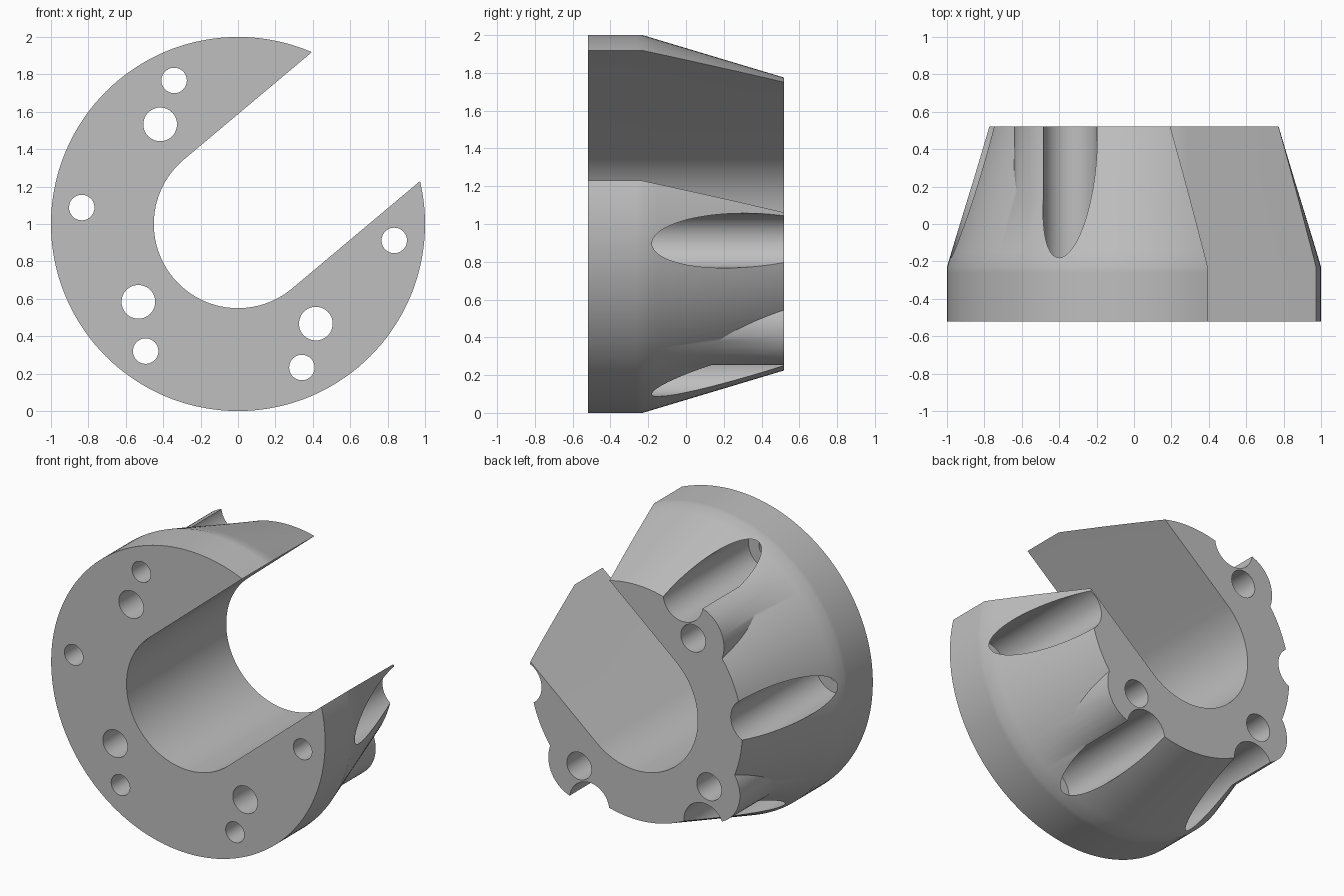
import bpy, bmesh
from math import cos, sin, pi, radians, sqrt

scene = bpy.context.scene
if "Cube" in bpy.data.objects:
    bpy.data.objects.remove(bpy.data.objects["Cube"])

FRONT, SHOULDER, BACK = -0.52, -0.23, 0.52
R_FRONT, R_BACK, R_BORE = 1.0, 0.775, 0.45
SLOT = radians(40)            # opening direction of the slot

metal = bpy.data.materials.new("light_grey_metal")
metal.use_nodes = True
grey = (0.52, 0.52, 0.52, 1)
metal.diffuse_color = grey
metal.node_tree.nodes["Principled BSDF"].inputs["Base Color"].default_value = grey


def loft(name, rings):
    """Solid through equal-sized outlines; each ring is (y, [(x, z), ...])."""
    bm = bmesh.new()
    loops = [[bm.verts.new((x, y, z)) for x, z in pts] for y, pts in rings]
    bm.faces.new(loops[0])
    bm.faces.new(loops[-1][::-1])
    n = len(loops[0])
    for a, b in zip(loops, loops[1:]):
        for i in range(n):
            j = (i + 1) % n
            bm.faces.new((a[i], b[i], b[j], a[j]))
    bmesh.ops.recalc_face_normals(bm, faces=bm.faces)
    mesh = bpy.data.meshes.new(name)
    bm.to_mesh(mesh)
    bm.free()
    obj = bpy.data.objects.new(name, mesh)
    scene.collection.objects.link(obj)
    mesh.materials.append(metal)
    return obj


def circle(radius, n, cx=0.0, cz=1.0):
    return [(cx + radius * cos(2 * pi * i / n), cz + radius * sin(2 * pi * i / n))
            for i in range(n)]


def rod(name, dist, degrees, radius, y0, y1, n=48):
    """Cylinder along y, placed by polar position around the main axis."""
    a = radians(degrees)
    pts = circle(radius, n, dist * cos(a), 1 + dist * sin(a))
    return loft(name, [(y0, pts), (y1, pts)])


def combine(target, other, operation):
    mod = target.modifiers.new("combine", 'BOOLEAN')
    mod.operation, mod.solver, mod.object = operation, 'EXACT', other
    bpy.context.view_layer.objects.active = target
    bpy.ops.object.modifier_apply(modifier=mod.name)
    bpy.data.objects.remove(other)


# Body: short cylinder running into a cone, left overlong at the back
slope = (R_BACK - R_FRONT) / (BACK - SHOULDER)
stations = [FRONT, SHOULDER - 0.03, SHOULDER, SHOULDER + 0.08, 0.65]
body = loft("tapered_collar", [
    (y, circle(R_FRONT + slope * max(0, y - SHOULDER), 144)) for y in stations])

# Bosses around the through holes
hole_angles = (128, 218, 308)
for a in hole_angles:
    combine(body, rod("boss", 0.676, a, 0.225, -0.4, 0.6, 64), 'UNION')

# Trim the back flat
square = [(-2, -1), (2, -1), (2, 3), (-2, 3)]
combine(body, loft("back_trim", [(BACK, square), (1, square)]), 'DIFFERENCE')

# Round-bottomed slot, open towards the upper left
u, w = (cos(SLOT), sin(SLOT)), (-sin(SLOT), cos(SLOT))
outline = [(R_BORE * cos(SLOT + pi / 2 + pi * i / 48),
            1 + R_BORE * sin(SLOT + pi / 2 + pi * i / 48)) for i in range(49)]
outline += [(2 * u[0] + s * R_BORE * w[0], 1 + 2 * u[1] + s * R_BORE * w[1])
            for s in (-1, 1)]
combine(body, loft("slot", [(-1, outline), (1, outline)]), 'DIFFERENCE')

# Through holes
for a in hole_angles:
    combine(body, rod("through_hole", 0.676, a, 0.09, -1, 1), 'DIFFERENCE')

# Screw holes, widening into flutes that break out of the cone
for a in range(114, 355, 60):
    combine(body, rod("flute", 0.84, a, 0.145, -0.37, 1, 64), 'DIFFERENCE')
    combine(body, rod("screw_hole", 0.84, a, 0.068, -1, 0), 'DIFFERENCE')

# Smooth curved walls, sharp rims
bpy.ops.object.select_all(action='DESELECT')
body.select_set(True)
bpy.context.view_layer.objects.active = body
bpy.ops.object.shade_smooth_by_angle(angle=radians(25))
